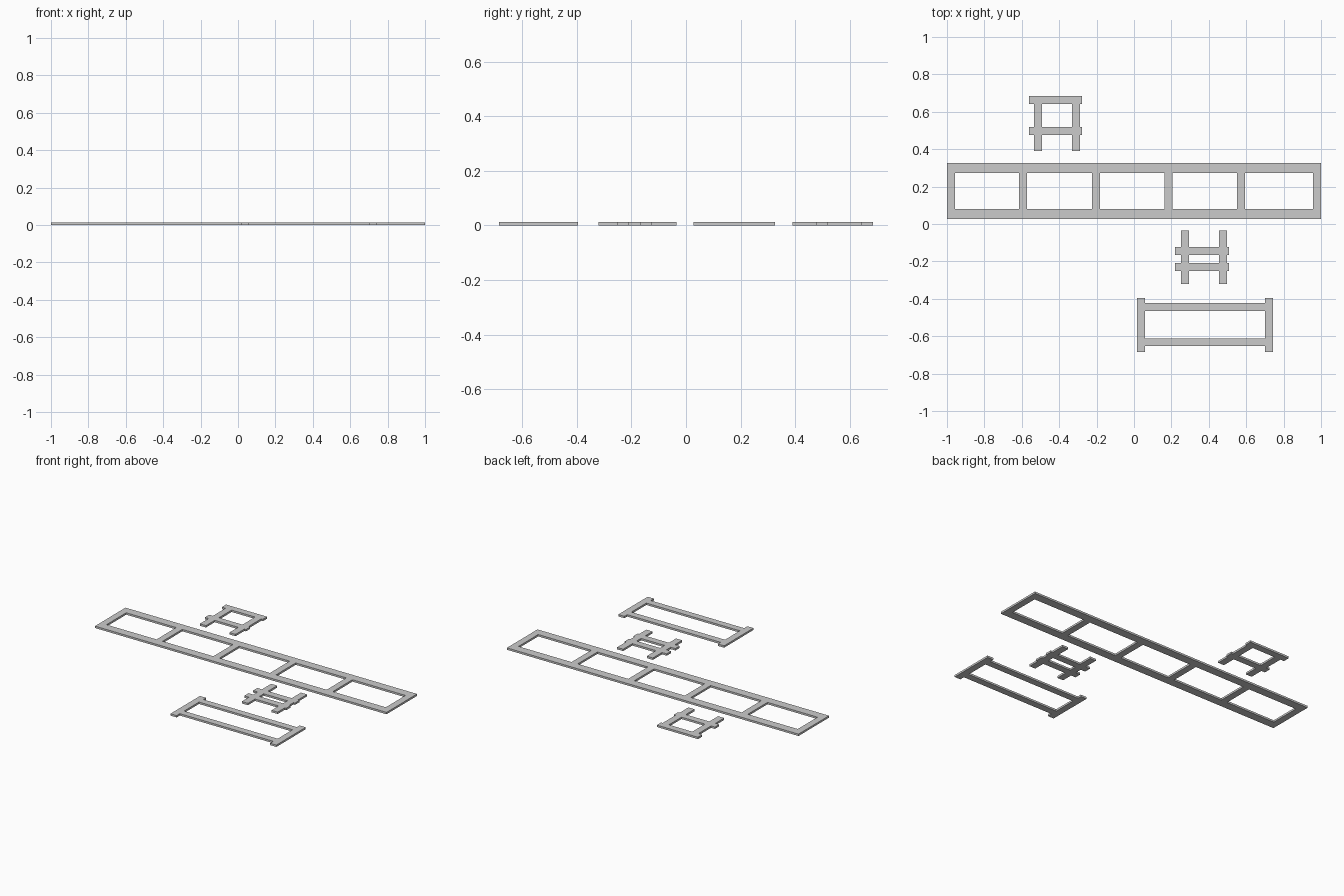
import bpy, bmesh

if "Cube" in bpy.data.objects:
    bpy.data.objects.remove(bpy.data.objects["Cube"])

T = 0.012   # sheet thickness


def flat_frame(name, rects):
    """Join overlapping rectangles (x0, x1, y0, y1) into one clean flat solid."""
    xs = sorted({v for r in rects for v in r[:2]})
    ys = sorted({v for r in rects for v in r[2:]})
    bm = bmesh.new()
    verts = {}

    def vert(i, j):
        if (i, j) not in verts:
            verts[i, j] = bm.verts.new((xs[i], ys[j], 0))
        return verts[i, j]

    for i in range(len(xs) - 1):
        for j in range(len(ys) - 1):
            cx, cy = (xs[i] + xs[i + 1]) / 2, (ys[j] + ys[j + 1]) / 2
            if any(a < cx < b and c < cy < d for a, b, c, d in rects):
                bm.faces.new((vert(i, j), vert(i + 1, j),
                              vert(i + 1, j + 1), vert(i, j + 1)))
    # Thicken the outline upwards
    ext = bmesh.ops.extrude_face_region(bm, geom=bm.faces[:], use_keep_orig=True)
    top = [g for g in ext["geom"] if isinstance(g, bmesh.types.BMVert)]
    bmesh.ops.translate(bm, verts=top, vec=(0, 0, T))
    bmesh.ops.recalc_face_normals(bm, faces=bm.faces[:])
    mesh = bpy.data.meshes.new(name)
    bm.to_mesh(mesh)
    bm.free()
    ob = bpy.data.objects.new(name, mesh)
    bpy.context.collection.objects.link(ob)
    return ob


def bars(x_starts, width, y0, y1):
    return [(x, x + width, y0, y1) for x in x_starts]


def rails(y_starts, width, x0, x1):
    return [(x0, x1, y, y + width) for y in y_starts]


W = 0.042

# Long five-bay frame
flat_frame("long_frame",
           rails((0.027, 0.273), 0.053, -1, 1)
           + bars((-1, -0.615, -0.225, 0.163, 0.552, 0.958), W, 0.027, 0.326))

# Small frame with a cap rail and a lower cross rail
flat_frame("capped_frame",
           rails((0.476, 0.642), W, -0.561, -0.279)
           + bars((-0.535, -0.332), W, 0.39, 0.684))

# Small crossed frame with two posts and two rails
flat_frame("crossed_frame",
           rails((-0.251, -0.166), W, 0.219, 0.507)
           + bars((0.251, 0.455), W, -0.321, -0.034))

# Wide frame with overhanging end posts
flat_frame("wide_frame",
           rails((-0.653, -0.465), W, 0.016, 0.742)
           + bars((0.016, 0.7), W, -0.684, -0.396))
